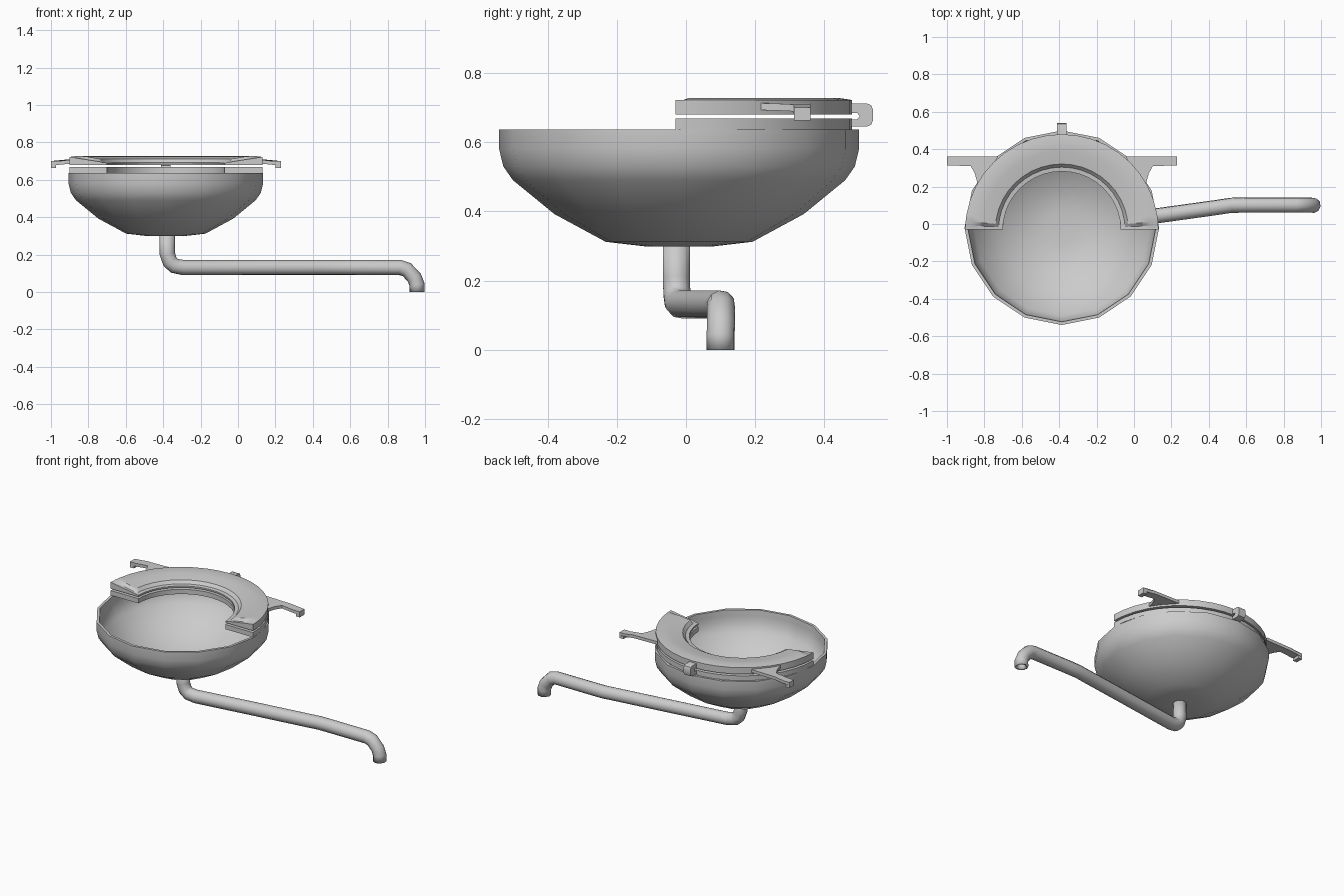
import bpy, bmesh, math

if "Cube" in bpy.data.objects:
    bpy.data.objects.remove(bpy.data.objects["Cube"])

CX, CY = -0.386, -0.02


def finish(name, verts, faces, angle=30):
    me = bpy.data.meshes.new(name)
    me.from_pydata(verts, [], faces)
    bm = bmesh.new()
    bm.from_mesh(me)
    bmesh.ops.remove_doubles(bm, verts=bm.verts, dist=1e-5)
    bmesh.ops.recalc_face_normals(bm, faces=bm.faces)
    bm.to_mesh(me)
    bm.free()
    ob = bpy.data.objects.new(name, me)
    bpy.context.collection.objects.link(ob)
    bpy.ops.object.select_all(action='DESELECT')
    ob.select_set(True)
    bpy.context.view_layer.objects.active = ob
    bpy.ops.object.shade_smooth_by_angle(angle=math.radians(angle))
    return ob


def lathe(name, profile, n):
    """Full revolution; the profile starts and ends on the axis."""
    verts, faces = [], []
    k = len(profile)
    for i in range(n):
        a = 2 * math.pi * i / n
        verts += [(CX + r * math.cos(a), CY + r * math.sin(a), z) for r, z in profile]
    for i in range(n):
        p, q = i * k, (i + 1) % n * k
        for j in range(k - 1):
            f = [p + j, q + j, q + j + 1, p + j + 1]
            if profile[j][0] == 0:
                f = f[1:]
            elif profile[j + 1][0] == 0:
                f = f[:3]
            faces.append(f)
    return finish(name, verts, faces)


def half_ring(name, sections):
    """Closed cross-sections at given angles, capped at both ends."""
    verts, faces = [], []
    k = len(sections[0][1])
    for deg, prof in sections:
        a = math.radians(deg)
        verts += [(CX + r * math.cos(a), CY - 0.01 + 0.988 * r * math.sin(a), z) for r, z in prof]
    for i in range(len(sections) - 1):
        for j in range(k):
            m = (j + 1) % k
            faces.append([i * k + j, i * k + m, (i + 1) * k + m, (i + 1) * k + j])
    faces.append(list(range(k)))
    faces.append([(len(sections) - 1) * k + j for j in range(k)])
    return finish(name, verts, faces)


def prism(name, bottom, top):
    n = len(bottom)
    faces = [list(range(n)), list(range(n, 2 * n))]
    faces += [[i, (i + 1) % n, n + (i + 1) % n, n + i] for i in range(n)]
    return finish(name, bottom + top, faces)


# bowl: sixteen-sided thin shell, outside then rim then inside
lathe("bowl", [(0, 0.298), (0.10, 0.299), (0.212, 0.312), (0.36, 0.392), (0.48, 0.49),
               (0.508, 0.53), (0.52, 0.58), (0.52, 0.636), (0.503, 0.636), (0.500, 0.60),
               (0.497, 0.56), (0.470, 0.503), (0.352, 0.404), (0.207, 0.327),
               (0.09, 0.313), (0, 0.312)], 16)

# lower seat: flat half ring
N = 20
angles = [180 * i / N for i in range(N + 1)]
seat_prof = [(0.315, 0.637), (0.516, 0.637), (0.516, 0.668), (0.315, 0.668)]
half_ring("seat", [(a, seat_prof) for a in angles])

# lid: half ring, rounded top sloping to a thin low lip along the inside and front
full = [(0.315, 0.680), (0.516, 0.680), (0.516, 0.722), (0.475, 0.728),
        (0.425, 0.724), (0.355, 0.712), (0.338, 0.693), (0.315, 0.690)]
low = [(0.315, 0.680), (0.516, 0.680), (0.516, 0.722), (0.475, 0.716),
       (0.425, 0.708), (0.355, 0.697), (0.338, 0.693), (0.315, 0.690)]
sections = [(0, low), (2.5, low), (5, full)]
sections += [(a, full) for a in angles[1:-1]]
sections += [(175, full), (177.5, low), (180, low)]
half_ring("lid", sections)

# lid handles: tapered wings with a hooked tip on both sides
for side, s in (("left", -1), ("right", 1)):
    outline = [(0.34, 0.36, 0.712), (0.52, 0.36, 0.709), (0.57, 0.36, 0.700), (0.615, 0.36, 0.700),
               (0.615, 0.312, 0.700), (0.57, 0.312, 0.700), (0.487, 0.31, 0.709),
               (0.465, 0.27, 0.711), (0.447, 0.205, 0.713)]
    top = [(CX + s * x, y, z) for x, y, z in outline]
    prism(side + "_handle", [(x, y, z - 0.02) for x, y, z in top], top)
    tip = [(0.587, 0.312), (0.615, 0.312), (0.615, 0.36), (0.587, 0.36)]
    prism(side + "_handle_tip", [(CX + s * x, y, 0.663) for x, y in tip],
          [(CX + s * x, y, 0.6995) for x, y in tip])

# hinge: rounded clip joining seat and lid, with a slot between them
clip = [(0.46, 0.645), (0.522, 0.645), (0.535, 0.65), (0.54, 0.662), (0.54, 0.695),
        (0.535, 0.707), (0.522, 0.712), (0.46, 0.712), (0.46, 0.684), (0.495, 0.684),
        (0.502, 0.675), (0.495, 0.666), (0.46, 0.666)]
prism("hinge", [(CX - 0.025, y, z) for y, z in clip], [(CX + 0.025, y, z) for y, z in clip])

# drain pipe: hollow round tube along a bent path
path = [(-0.378, -0.028, 0.31), (-0.378, -0.028, 0.205), (-0.364, -0.026, 0.162),
        (-0.34, -0.023, 0.14), (-0.295, -0.016, 0.131), (0.13, 0.045, 0.131),
        (0.44, 0.088, 0.131), (0.52, 0.1, 0.131), (0.60, 0.101, 0.131),
        (0.865, 0.101, 0.131), (0.902, 0.101, 0.120), (0.943, 0.101, 0.076),
        (0.957, 0.1, 0.04), (0.957, 0.1, 0.0)]
cu = bpy.data.curves.new("drain_pipe", 'CURVE')
cu.dimensions = '3D'
cu.bevel_depth = 0.041
cu.bevel_resolution = 3
cu.use_fill_caps = False
sp = cu.splines.new('POLY')
sp.points.add(len(path) - 1)
for p, co in zip(sp.points, path):
    p.co = (*co, 1)
sp.use_smooth = True
pipe = bpy.data.objects.new("drain_pipe", cu)
bpy.context.collection.objects.link(pipe)
wall = pipe.modifiers.new("wall", 'SOLIDIFY')
wall.thickness = 0.012
wall.offset = -1
